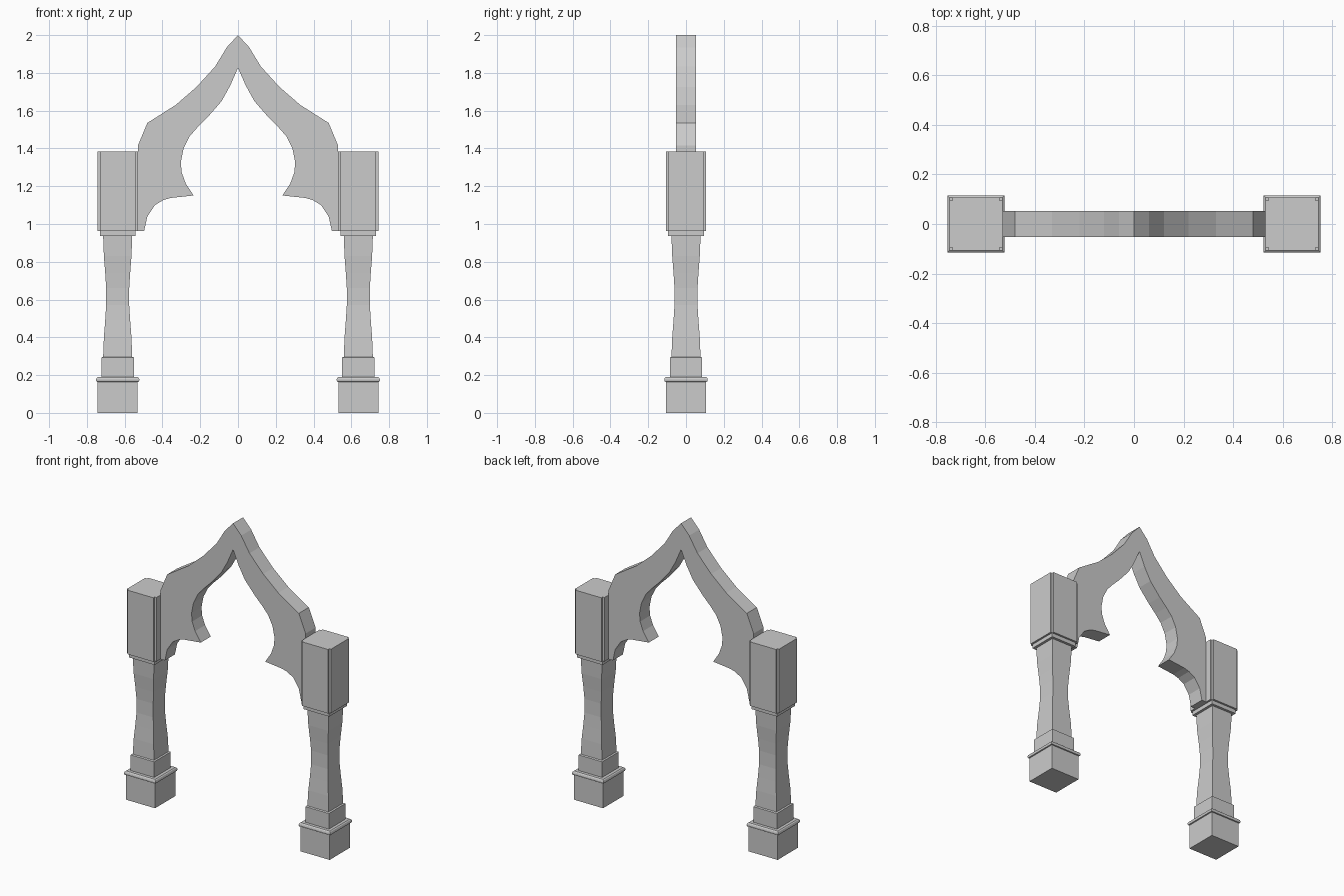
import bpy, bmesh

if "Cube" in bpy.data.objects:
    bpy.data.objects.remove(bpy.data.objects["Cube"])

POST_X = 0.637


def new_object(name, bm):
    bmesh.ops.recalc_face_normals(bm, faces=bm.faces)
    mesh = bpy.data.meshes.new(name)
    bm.to_mesh(mesh)
    bm.free()
    obj = bpy.data.objects.new(name, mesh)
    bpy.context.collection.objects.link(obj)
    return obj


def square_loft(name, x, profile):
    """Stack square rings given as (half width, z)."""
    bm = bmesh.new()
    rings = [[bm.verts.new((x + sx * h, sy * h, z))
              for sx, sy in ((-1, -1), (1, -1), (1, 1), (-1, 1))]
             for h, z in profile]
    for a, b in zip(rings, rings[1:]):
        for i in range(4):
            j = (i + 1) % 4
            bm.faces.new((a[i], a[j], b[j], b[i]))
    bm.faces.new(rings[0])
    bm.faces.new(rings[-1])
    return new_object(name, bm)


def prism(name, points, offset):
    """Extrude a closed polygon along an offset vector."""
    bm = bmesh.new()
    face = bm.faces.new([bm.verts.new(p) for p in points])
    ext = bmesh.ops.extrude_face_region(bm, geom=[face], use_keep_orig=True)
    moved = [v for v in ext["geom"] if isinstance(v, bmesh.types.BMVert)]
    bmesh.ops.translate(bm, verts=moved, vec=offset)
    return new_object(name, bm)


base = [(0.106, 0), (0.106, 0.164), (0.113, 0.166), (0.115, 0.176),
        (0.112, 0.185), (0.106, 0.19), (0.086, 0.19), (0.086, 0.293), (0.077, 0.297)]
# Waisted shaft, then the small collar under the top block
shaft = [(0.077, 0.295), (0.073, 0.40), (0.066, 0.49), (0.061, 0.57),
         (0.061, 0.66), (0.066, 0.74), (0.073, 0.83), (0.077, 0.937)]
collar = [(0.094, 0.937), (0.094, 0.965)]

# Top block outline with small square notches cut from its corners
h, n = 0.107, 0.094
corner = [(n, -h), (n, -n), (h, -n)]
outline = []
for k in range(4):
    outline += corner
    corner = [(-y, x) for x, y in corner]

for side, sx in (("left", -1), ("right", 1)):
    x = sx * POST_X
    square_loft(side + "_post_base", x, base)
    square_loft(side + "_post_shaft", x, shaft)
    square_loft(side + "_post_collar", x, collar)
    prism(side + "_post_block", [(x + px, py, 0.963) for px, py in outline], (0, 0, 0.422))

# Pointed arch: right half profile, mirrored to the left
outer = [(0, 2.0), (0.06, 1.935), (0.12, 1.835), (0.22, 1.725), (0.33, 1.63),
         (0.48, 1.535), (0.53, 1.415), (0.53, 0.963)]
inner = [(0.497, 0.963), (0.48, 1.04), (0.44, 1.10), (0.395, 1.127), (0.356, 1.138),
         (0.235, 1.151), (0.277, 1.215), (0.298, 1.273), (0.303, 1.326), (0.288, 1.40),
         (0.256, 1.464), (0.214, 1.512), (0.161, 1.565), (0.087, 1.65), (0.04, 1.735),
         (0, 1.827)]
half = outer + inner
mirrored = [(-x, z) for x, z in reversed(inner[:-1])] + [(-x, z) for x, z in reversed(outer[1:])]
loop = half + mirrored
prism("pointed_arch", [(x, -0.052, z) for x, z in loop], (0, 0.104, 0))
